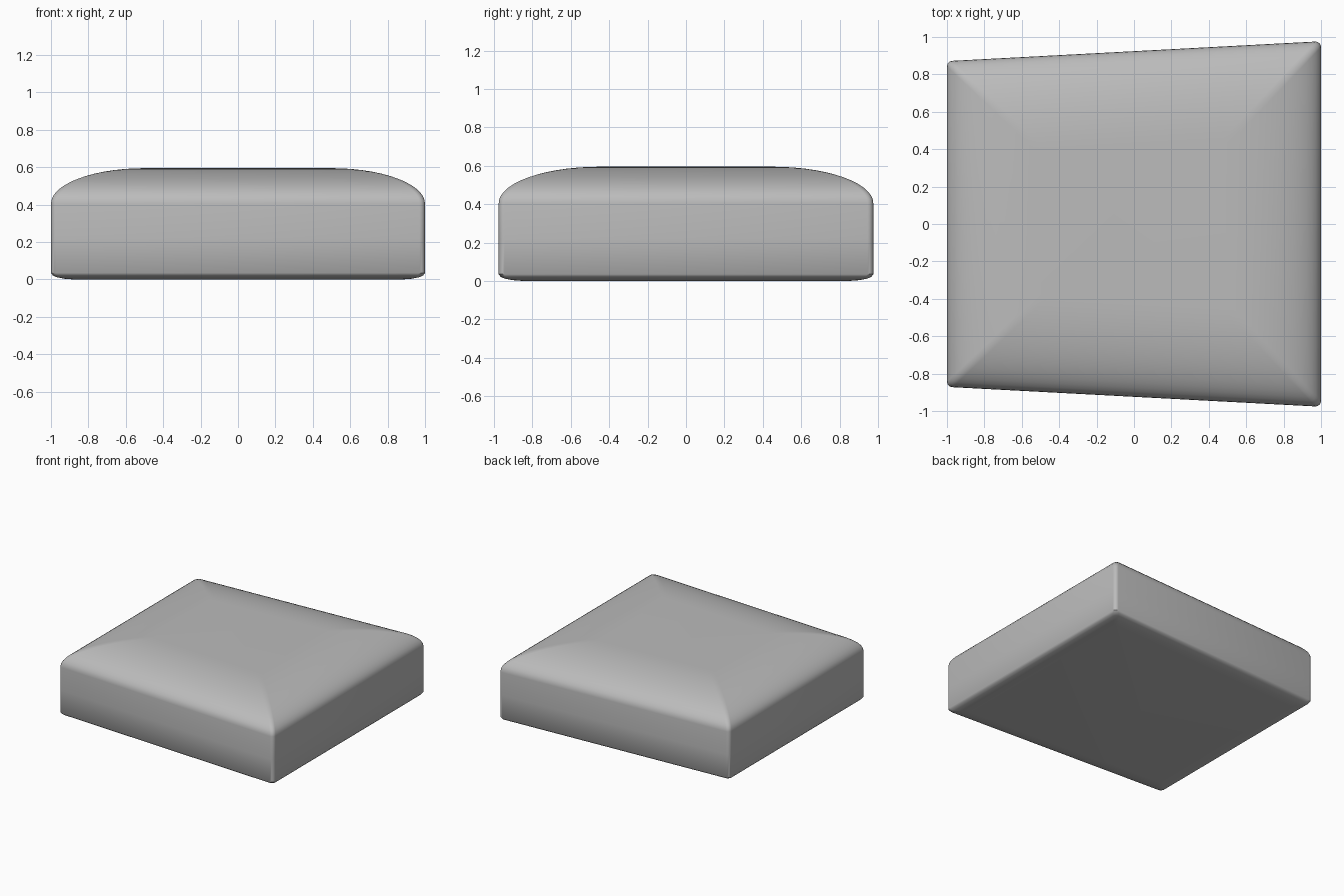
import bpy, bmesh, math

cube = bpy.data.objects.get("Cube")
if cube:
    bpy.data.objects.remove(cube, do_unlink=True)

STEPS = 14          # rings over the crown
CORNER = 0.03       # plan radius of the four corners
ARC = 5             # points per corner


def fabric(name, value):
    mat = bpy.data.materials.new(name)
    mat.use_nodes = True
    colour = (value, value, value, 1)
    mat.diffuse_color = colour
    mat.node_tree.nodes["Principled BSDF"].inputs["Base Color"].default_value = colour
    return mat


def outline(inset):
    """Rounded trapezoid, wider at +x, moved inward by inset."""
    d = inset + CORNER
    half = lambda x: 0.924 + 0.053 * x - d
    x = 1 - d
    centres = [(x, half(x)), (-x, half(-x)), (-x, -half(-x)), (x, -half(x))]
    points = []
    for quarter, (cx, cy) in enumerate(centres):
        for i in range(ARC):
            a = math.pi / 2 * (quarter + i / (ARC - 1))
            points.append((cx + CORNER * math.cos(a), cy + CORNER * math.sin(a)))
    return points


# Side profile as (inset, height): soft base edge, upright wall, elliptical crown
profile = [(0.12, 0), (0.07, 0.004), (0.03, 0.012), (0.01, 0.021), (0, 0.035)]
profile += [(0, 0.22)]
for i in range(STEPS + 1):
    a = math.pi / 2 * i / STEPS
    profile.append((0.5 * (1 - math.cos(a)), 0.405 + 0.19 * math.sin(a)))

# Cushion body lofted through the outlines
bm = bmesh.new()
rings = [[bm.verts.new((x, y, z)) for x, y in outline(inset)] for inset, z in profile]
for low, high in zip(rings, rings[1:]):
    for i in range(len(low)):
        j = (i + 1) % len(low)
        bm.faces.new((low[i], low[j], high[j], high[i]))
bm.faces.new(rings[-1])
bm.faces.new(rings[0][::-1])
bmesh.ops.recalc_face_normals(bm, faces=bm.faces)

mesh = bpy.data.meshes.new("seat_cushion")
bm.to_mesh(mesh)
bm.free()
mesh.materials.append(fabric("grey fabric", 0.5))
cushion = bpy.data.objects.new("seat_cushion", mesh)
bpy.context.collection.objects.link(cushion)

# Smooth upholstery shading
bpy.context.view_layer.objects.active = cushion
cushion.select_set(True)
bpy.ops.object.shade_smooth_by_angle(angle=math.radians(40))
